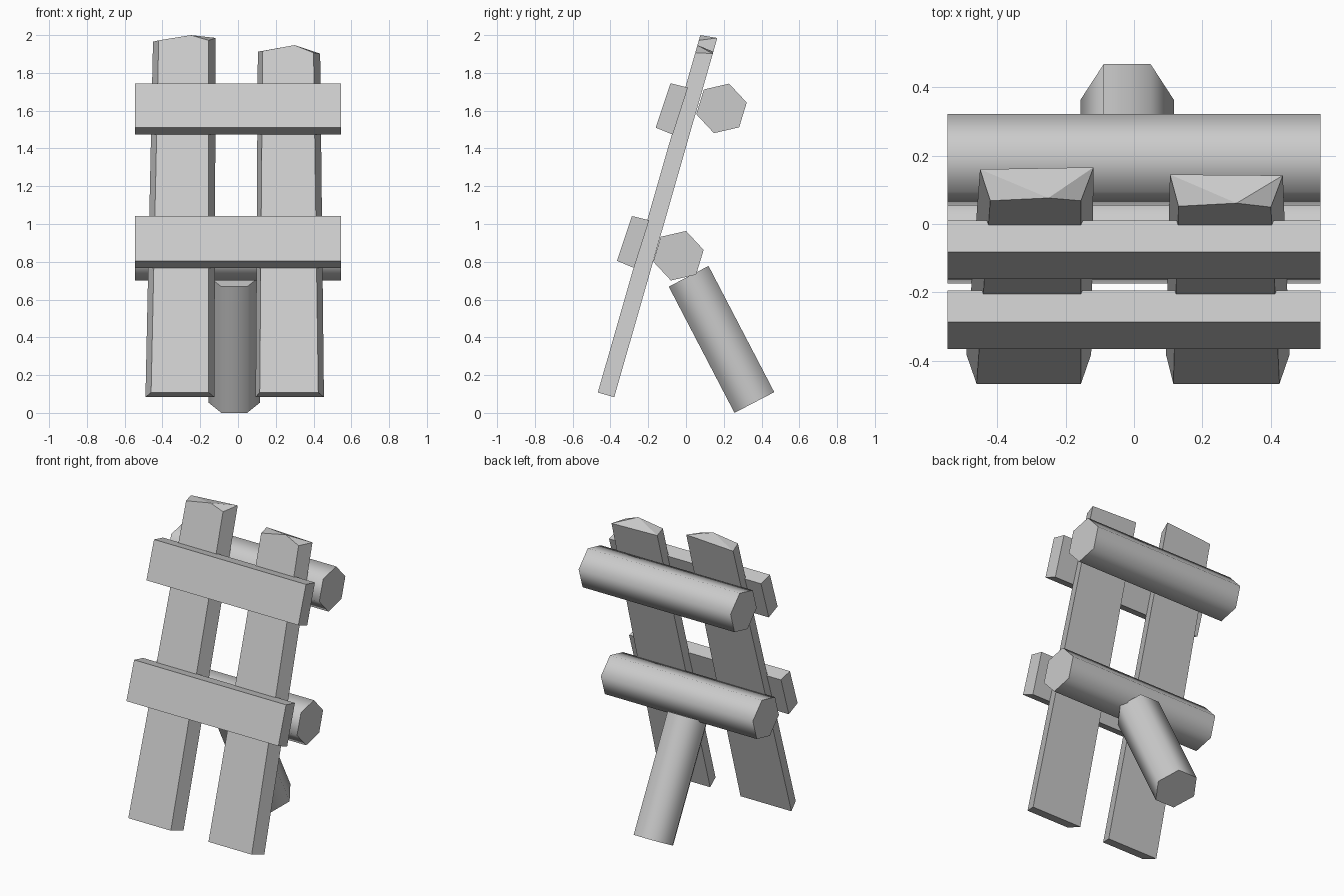
import bpy, bmesh, math
from mathutils import Vector

if "Cube" in bpy.data.objects:
    bpy.data.objects.remove(bpy.data.objects["Cube"])


def make(name, verts, faces, smooth=False):
    me = bpy.data.meshes.new(name)
    bm = bmesh.new()
    vs = [bm.verts.new(v) for v in verts]
    for f in faces:
        bm.faces.new([vs[i] for i in f])
    bmesh.ops.recalc_face_normals(bm, faces=bm.faces)
    bm.to_mesh(me)
    bm.free()
    ob = bpy.data.objects.new(name, me)
    bpy.context.collection.objects.link(ob)
    if smooth:
        bpy.ops.object.select_all(action='DESELECT')
        ob.select_set(True)
        bpy.context.view_layer.objects.active = ob
        bpy.ops.object.shade_smooth_by_angle(angle=math.radians(70))
    return ob


def prism(name, ring_a, ring_b, smooth=False):
    n = len(ring_a)
    faces = [(i, (i + 1) % n, n + (i + 1) % n, n + i) for i in range(n)]
    faces += [tuple(range(n)), tuple(range(n, 2 * n))]
    return make(name, ring_a + ring_b, faces, smooth)


def front_y(z):
    # leaning front plane shared by the upright planks
    return -0.467 + 0.287 * (z - 0.108)


def back_y(z):
    return front_y(z) + 0.094


# Upright planks: bevelled sides, peaked front edge at the top
def plank(name, front_bot, back_bot, front_top, back_top):
    pts = [(x, front_y(0.108), 0.108) for x in front_bot]
    pts += [(x, back_y(0.083), 0.083) for x in back_bot]
    pts += [(x, front_y(z), z) for x, z in front_top]
    pts += [(x, back_y(z), z) for x, z in back_top]
    # 0,1 front bottom; 2,3 back bottom; 4,5,6 front top; 7,8 back top
    faces = [(0, 1, 6, 5, 4), (2, 7, 8, 3), (0, 4, 7, 2), (1, 3, 8, 6),
             (0, 2, 3, 1), (4, 5, 7), (5, 8, 7), (5, 6, 8)]
    make(name, pts, faces)


plank("left_upright_plank", (-0.46, -0.155), (-0.49, -0.125),
      [(-0.42, 1.972), (-0.25, 2.0), (-0.155, 1.972)],
      [(-0.45, 1.965), (-0.118, 1.985)])
plank("right_upright_plank", (0.115, 0.425), (0.093, 0.455),
      [(0.13, 1.916), (0.30, 1.947), (0.40, 1.907)],
      [(0.105, 1.912), (0.435, 1.902)])

# Front cross boards
W = 0.545
for name, prof in (
        ("upper_front_board", [(-0.16, 1.51), (-0.082, 1.745), (0.01, 1.722), (-0.07, 1.473)]),
        ("lower_front_board", [(-0.365, 0.805), (-0.286, 1.042), (-0.195, 1.02), (-0.275, 0.767)])):
    prism(name, [(-W, y, z) for y, z in prof], [(W, y, z) for y, z in prof])

# Hexagonal logs behind the planks
R = 0.137
for name, cy, cz in (("upper_back_log", 0.188, 1.612), ("lower_back_log", -0.04, 0.832)):
    prof = [(cy + R * math.cos(math.radians(13 + 60 * i)),
             cz + R * math.sin(math.radians(13 + 60 * i))) for i in range(6)]
    prism(name, [(-W, y, z) for y, z in prof], [(W, y, z) for y, z in prof], True)

# Slanted support leg
top, foot = Vector((-0.02, 0.014, 0.723)), Vector((-0.02, 0.362, 0.055))
axis = (foot - top).normalized()
u = Vector((1, 0, 0))
v = axis.cross(u)
ring = [R * (math.cos(i * math.pi / 3) * u + math.sin(i * math.pi / 3) * v) for i in range(6)]
prism("support_leg", [top + p for p in ring], [foot + p for p in ring], True)
